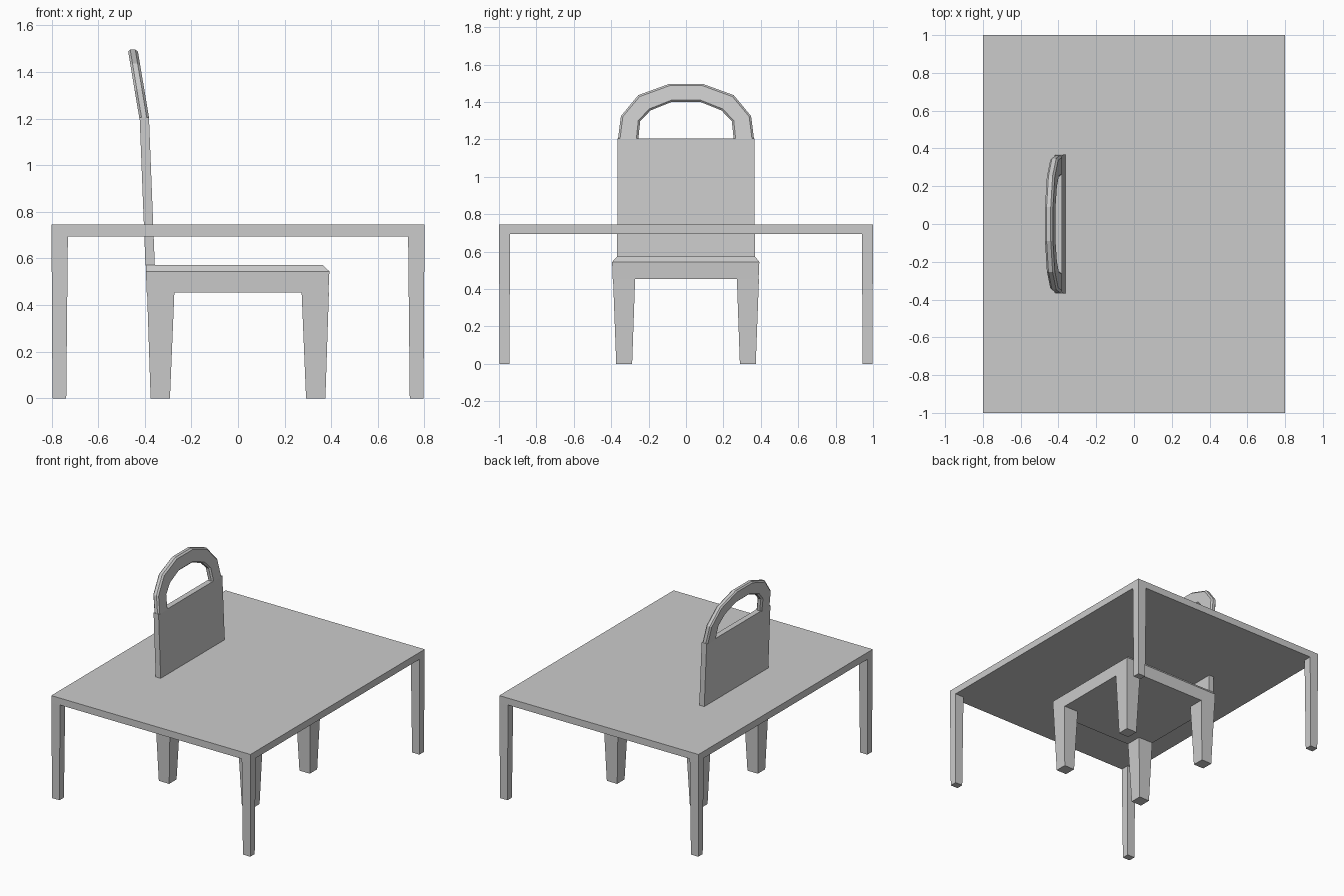
import bpy

if "Cube" in bpy.data.objects:
    bpy.data.objects.remove(bpy.data.objects["Cube"])


def make_object(name, verts, faces):
    mesh = bpy.data.meshes.new(name)
    mesh.from_pydata(verts, [], faces)
    obj = bpy.data.objects.new(name, mesh)
    bpy.context.collection.objects.link(obj)
    return obj


def loft(name, rings):
    """Closed solid through rings of equal point count."""
    n = len(rings[0])
    verts = [p for ring in rings for p in ring]
    faces = [tuple(reversed(range(n))), tuple(range(len(verts) - n, len(verts)))]
    for r in range(len(rings) - 1):
        for i in range(n):
            j = (i + 1) % n
            faces.append((r * n + i, r * n + j, (r + 1) * n + j, (r + 1) * n + i))
    obj = make_object(name, verts, faces)
    fix_normals(obj)
    return obj


def fix_normals(obj):
    import bmesh
    bm = bmesh.new()
    bm.from_mesh(obj.data)
    bmesh.ops.recalc_face_normals(bm, faces=bm.faces)
    bm.to_mesh(obj.data)
    bm.free()


def rect(x0, x1, y0, y1, z):
    return [(x0, y0, z), (x1, y0, z), (x1, y1, z), (x0, y1, z)]


def four_legs(name, top, bottom, z_top):
    """Tapered legs; top and bottom give (x inner, x outer, y inner, y outer)."""
    for sx, side in ((-1, "left"), (1, "right")):
        for sy, end in ((-1, "front"), (1, "back")):
            rings = [rect(sx * a, sx * b, sy * c, sy * d, z)
                     for (a, b, c, d), z in ((bottom, 0), (top, z_top))]
            loft(f"{name}_leg_{end}_{side}", rings)


# Table: thin top on slightly tapered corner legs
loft("table_top", [rect(-0.8, 0.8, -1, 1, z) for z in (0.695, 0.745)])
four_legs("table", (0.73, 0.8, 0.94, 1.0), (0.737, 0.796, 0.945, 0.996), 0.695)

# Chair seat: chamfered on the top rim, except along the back
loft("chair_seat", [
    rect(-0.392, 0.388, -0.392, 0.388, 0.455),
    rect(-0.395, 0.392, -0.395, 0.392, 0.545),
    rect(-0.395, 0.362, -0.37, 0.37, 0.573),
])
four_legs("chair", (0.273, 0.390, 0.272, 0.390), (0.292, 0.375, 0.288, 0.373), 0.455)

# Chair back panel, leaning backwards
loft("back_panel", [
    rect(-0.397, -0.357, -0.368, 0.368, 0.57),
    rect(-0.422, -0.382, -0.366, 0.366, 1.205),
])


# Handle arch: chamfered section swept over the panel, following a stronger lean
def lean(z):
    return -0.402 - (z - 1.2) * 0.168


outer = [(0.364, 1.2), (0.348, 1.325), (0.255, 1.437), (0.09, 1.497)]
inner = [(0.255, 1.2), (0.245, 1.298), (0.19, 1.355), (0.078, 1.4)]
outer += [(-y, z) for y, z in reversed(outer)]
inner += [(-y, z) for y, z in reversed(inner)]
section = [(0, -0.011), (0, 0.011), (0.1, 0.021), (0.9, 0.021),
           (1, 0.011), (1, -0.011), (0.9, -0.021), (0.1, -0.021)]
rings = []
for (yo, zo), (yi, zi) in zip(outer, inner):
    ring = []
    for t, depth in section:
        z = zo + (zi - zo) * t
        ring.append((lean(z) + depth, yo + (yi - yo) * t, z))
    rings.append(ring)
loft("back_arch", rings)
